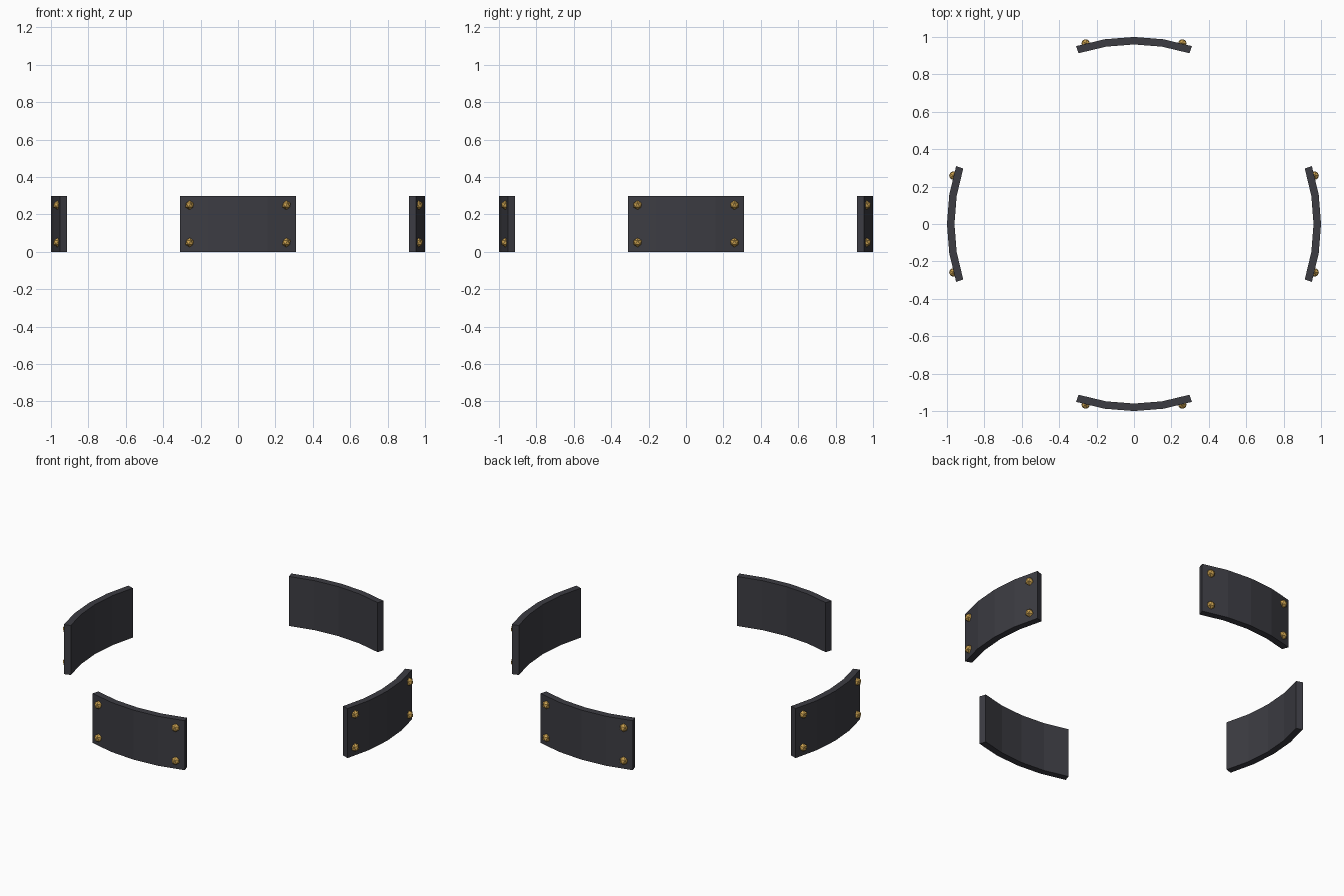
import bpy, bmesh
from math import sin, cos, radians
from mathutils import Matrix

if "Cube" in bpy.data.objects:
    bpy.data.objects.remove(bpy.data.objects["Cube"])

R_OUT, R_IN, HEIGHT = 1.0, 0.96, 0.30
HALF_ANGLE, SEGMENTS = 18, 4
BOLT_ANGLE, BOLT_R = 15, 0.025


def material(name, color):
    m = bpy.data.materials.new(name)
    m.diffuse_color = color
    m.use_nodes = True
    m.node_tree.nodes["Principled BSDF"].inputs["Base Color"].default_value = m.diffuse_color
    return m


def finish(bm, name, mat):
    mesh = bpy.data.meshes.new(name)
    bm.to_mesh(mesh)
    bm.free()
    mesh.materials.append(mat)
    obj = bpy.data.objects.new(name, mesh)
    bpy.context.collection.objects.link(obj)
    return obj


dark = material("dark_plate", (0.045, 0.045, 0.055, 1))
brass = material("brass", (0.60, 0.36, 0.08, 1))


def polar(r, deg, z=0.0):
    return (r * cos(radians(deg)), r * sin(radians(deg)), z)


# curved plate: arc outline extruded upward
def plate(name, centre):
    bm = bmesh.new()
    angles = [centre - HALF_ANGLE + 2 * HALF_ANGLE * i / SEGMENTS for i in range(SEGMENTS + 1)]
    rows = [[bm.verts.new(polar(r, a, z)) for r, z in
             ((R_IN, 0), (R_OUT, 0), (R_OUT, HEIGHT), (R_IN, HEIGHT))] for a in angles]
    for a, b in zip(rows, rows[1:]):
        for k in range(4):
            bm.faces.new((a[k], a[(k + 1) % 4], b[(k + 1) % 4], b[k]))
    bm.faces.new(rows[0])
    bm.faces.new(rows[-1][::-1])
    bmesh.ops.recalc_face_normals(bm, faces=bm.faces)
    finish(bm, name, dark)


# faceted stud set into the outer face
def stud(name, angle, z):
    bm = bmesh.new()
    bmesh.ops.create_icosphere(bm, subdivisions=1, radius=BOLT_R,
                               matrix=Matrix.Translation(polar(R_OUT, angle, z)))
    finish(bm, name, brass)


for side, centre in (("right", 0), ("back", 90), ("left", 180), ("front", 270)):
    plate(side + "_plate", centre)
    for da in (-BOLT_ANGLE, BOLT_ANGLE):
        for z, level in ((0.05, "lower"), (0.25, "upper")):
            stud(f"{side}_{level}_stud", centre + da, z)
